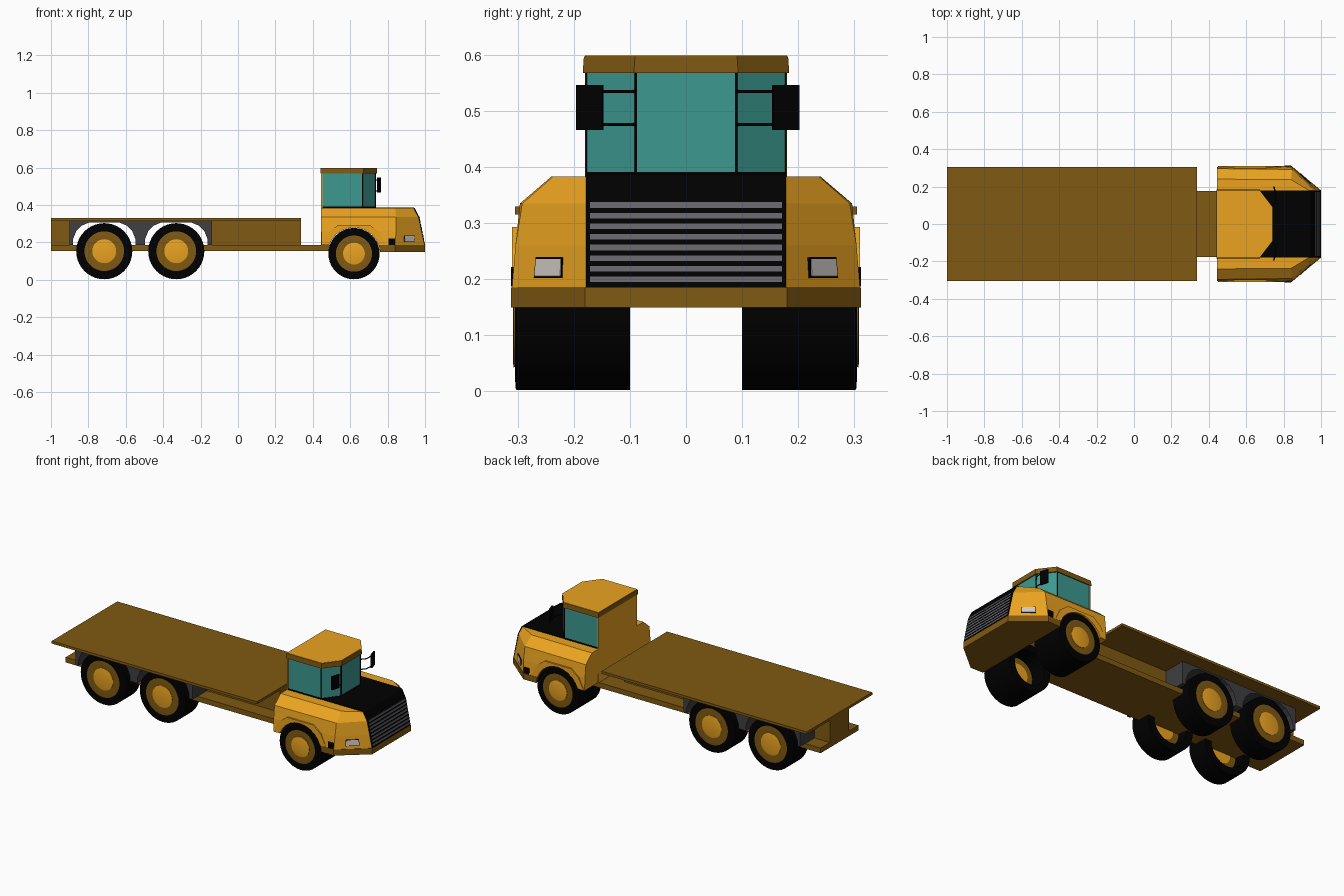
import bpy, bmesh, math
from mathutils import Vector

if "Cube" in bpy.data.objects:
    bpy.data.objects.remove(bpy.data.objects["Cube"])


def mat(name, r, g, b):
    m = bpy.data.materials.new(name)
    m.diffuse_color = (r, g, b, 1)
    m.use_nodes = True
    m.node_tree.nodes["Principled BSDF"].inputs["Base Color"].default_value = m.diffuse_color
    return m


BROWN = mat("brown", .215, .1, .006)
ORANGE = mat("orange", .83, .37, .015)
TEAL = mat("teal_glass", .045, .32, .28)
BLACK = mat("black", 0, 0, 0)
DARK = mat("dark_grey", .05, .05, .055)
SLAT = mat("slat_grey", .13, .13, .15)
LAMP = mat("lamp", .62, .6, .56)


def finish(name, bm, m):
    bmesh.ops.recalc_face_normals(bm, faces=bm.faces)
    me = bpy.data.meshes.new(name)
    bm.to_mesh(me)
    bm.free()
    me.materials.append(m)
    ob = bpy.data.objects.new(name, me)
    bpy.context.collection.objects.link(ob)
    return ob


def stack(name, rings, m):
    """Join closed rings of points into a capped solid."""
    bm = bmesh.new()
    rs = [[bm.verts.new(p) for p in r] for r in rings]
    n = len(rs[0])
    for a, b in zip(rs, rs[1:]):
        for i in range(n):
            j = (i + 1) % n
            bm.faces.new((a[i], a[j], b[j], b[i]))
    bm.faces.new(rs[0])
    bm.faces.new(rs[-1])
    return finish(name, bm, m)


def plan(name, levels, m):
    """levels: (z, half outline in x,y) mirrored over y."""
    return stack(name, [[(x, y, z) for x, y in h] + [(x, -y, z) for x, y in reversed(h)]
                        for z, h in levels], m)


def side(name, pts, y0, y1, m):
    """x,z profile extruded along y."""
    return stack(name, [[(x, y, z) for x, z in pts] for y in (y0, y1)], m)


def box(name, x0, x1, y0, y1, z0, z1, m):
    return side(name, [(x0, z0), (x1, z0), (x1, z1), (x0, z1)], y0, y1, m)


def lathe(name, prof, cx, cz, s, m, n=40):
    """Spin (radius, y) profile about the wheel axis; s picks the side."""
    rings = [[(cx + r * math.cos(2 * math.pi * i / n), s * y, cz + r * math.sin(2 * math.pi * i / n))
              for i in range(n)] for r, y in prof]
    ob = stack(name, rings, m)
    bpy.context.view_layer.objects.active = ob
    ob.select_set(True)
    bpy.ops.object.shade_smooth_by_angle(angle=math.radians(30))
    ob.select_set(False)
    return ob


# Flatbed: deck plate, lower frame plate and centre web
box("deck", -1, .337, -.305, .305, .315, .33, BROWN)
box("frame_plate", -1, .50, -.176, .176, .155, .185, BROWN)
box("web_rear", -1, -.895, -.09, .09, .18, .32, BROWN)
box("web_front", -.15, .337, -.09, .09, .18, .32, BROWN)

# Rear mudguard block with open arches over both axles
REAR = (-.715, -.33)
arch = [(-.168, .185), (-.168, .215), (-.15, .26), (-.12, .29), (-.08, .307)]
arch += [(-x, z) for x, z in reversed(arch)]
low = [(c + x, z) for c in REAR for x, z in arch]
side("rear_mudguard", [(-.9, .185)] + low + [(-.14, .185), (-.14, .317), (-.9, .317)],
     -.225, .225, DARK)

# Wheels: rear ones sit inboard under the deck, inner faces are dished
for label, cx, r, out in (("rear", REAR[0], .15, .23), ("middle", REAR[1], .15, .23),
                          ("front", .62, .137, .304)):
    cz, k = r + .003, r / .15
    deep = .10 + .45 * (out - .10)
    for s, sn in ((-1, "right"), (1, "left")):
        lathe(f"{label}_tyre_{sn}", [(.102 * k, deep), (.108 * k, .10), (r, .10), (r, out - .002),
                                     (r - .003, out), (r - .04, out + .001)], cx, cz, s, BLACK)
        lathe(f"{label}_rim_{sn}", [(.102 * k, deep - .002), (.106 * k, out + .003),
                                    (.1 * k, out + .004), (.064 * k, out + .001)], cx, cz, s, BROWN)
        lathe(f"{label}_hub_{sn}", [(.064 * k, deep - .004), (.064 * k, out + .003),
                                    (.06 * k, out + .004)], cx, cz, s, ORANGE)

# Front body: stacked outlines, with the wheel arch cut through
body = plan("front_body", [
    (.185, [(.447, .306), (.84, .31), (.998, .177)]),
    (.26, [(.445, .304), (.845, .304), (.982, .177)]),
    (.335, [(.445, .296), (.845, .292), (.966, .177)]),
    (.383, [(.445, .24), (.84, .237), (.94, .177)])], ORANGE)
skirt = plan("bumper", [
    (.15, [(.74, .31), (.84, .312), (1.0, .18)]),
    (.185, [(.74, .31), (.84, .312), (1.0, .18)])], BROWN)
cutter = lathe("arch_cutter", [(.1395, -.5), (.1395, .5)], .62, .14, 1, ORANGE)
cutter.hide_render = True
cutter.hide_viewport = True
for ob in (body, skirt):
    mod = ob.modifiers.new("arch", "BOOLEAN")
    mod.operation = "DIFFERENCE"
    mod.solver = "EXACT"
    mod.object = cutter

# Raised lips around the front wheels, steps and headlights
outer = [(.79, .186), (.755, .255), (.705, .293), (.535, .293), (.485, .255), (.45, .186)]
inner = [(.62 + .1395 * math.cos(a), .14 + .1395 * math.sin(a))
         for a in (math.radians(160 - 14 * i) for i in range(11))]
for s, sn in ((-1, "right"), (1, "left")):
    side("arch_lip_" + sn, outer + inner, s * .29, s * .31, ORANGE)
    box("step_" + sn, .805, .84, s * .28, s * .312, .187, .222, BLACK)

    # Headlight lies on the slanted corner face
    def corner(u, z, off):
        t = (z - .185) / .075
        a = Vector((.84 + .005 * t, .31 - .006 * t, z))
        b = Vector((.998 - .016 * t, .177, z))
        p = a.lerp(b, u) + Vector((.64, .76, .1)) * off
        return (p.x, s * p.y, p.z)
    for nm, g, d, m in (("headlight_frame_", 0, .003, BLACK), ("headlight_", .003, .0045, LAMP)):
        quad = [(.30 + g * 5, .202 + g), (.68 - g * 5, .202 + g),
                (.68 - g * 5, .239 - g), (.31 + g * 5, .239 - g)]
        stack(nm + sn, [[corner(u, z, o) for u, z in quad] for o in (-.01, d)], m)

# Bonnet shell and grille slats
side("bonnet", [(.56, .37), (.56, .388), (.937, .388), (.946, .383), (.97, .335), (1.0, .185),
                (.95, .185), (.92, .36)], -.178, .178, BLACK)
for i in range(8):
    z = .20 + i * .0189
    x = 1.0 - (z - .185) * .2
    side(f"grille_slat_{i}", [(x - .01, z - .005), (x + .0025, z - .005),
                              (x + .0005, z + .005), (x - .01, z + .005)], -.171, .171, SLAT)

# Cab: glass, orange back wall, pillars, sill and roof
cab = [(.45, .178), (.668, .178), (.735, .09)]
plan("cab_glass", [(.383, cab), (.572, cab)], TEAL)
box("cab_back_wall", .444, .452, -.18, .18, .185, .572, ORANGE)
sill = [(.45, .1795), (.669, .1795), (.737, .091)]
plan("window_sill", [(.38, sill), (.391, sill)], BLACK)
for s, sn in ((-1, "right"), (1, "left")):
    box("front_pillar_" + sn, .73, .737, s * .087, s * .092, .385, .572, BLACK)
    box("side_pillar_" + sn, .663, .669, s * .174, s * .179, .385, .572, BLACK)
roof = [(.442, .184), (.672, .184), (.742, .093)]
plan("roof_rim", [(.568, roof), (.597, [(x, y - .002) for x, y in roof])], BROWN)
lid = [(.444, .18), (.67, .18), (.738, .091)]
plan("roof_top", [(.594, lid), (.599, lid)], ORANGE)

# Slim mirrors, turned slightly outwards, on bent arms
for s, sn in ((-1, "right"), (1, "left")):
    foot = [(.757, .150), (.765, .153), (.751, .199), (.743, .197)]
    stack("mirror_" + sn, [[(x, s * y + .003, z) for x, y in foot] for z in (.466, .546)], BLACK)
    for z, zn in ((.476, "lower"), (.535, "upper")):
        cu = bpy.data.curves.new(f"mirror_arm_{zn}_{sn}", "CURVE")
        cu.dimensions = "3D"
        cu.bevel_depth = .003
        cu.bevel_resolution = 1
        sp = cu.splines.new("POLY")
        pts = [(.735, .09), (.756, .115), (.758, .16)]
        sp.points.add(len(pts) - 1)
        for p, (x, y) in zip(sp.points, pts):
            p.co = (x, s * y, z, 1)
        cu.materials.append(BLACK)
        bpy.context.collection.objects.link(bpy.data.objects.new(cu.name, cu))
